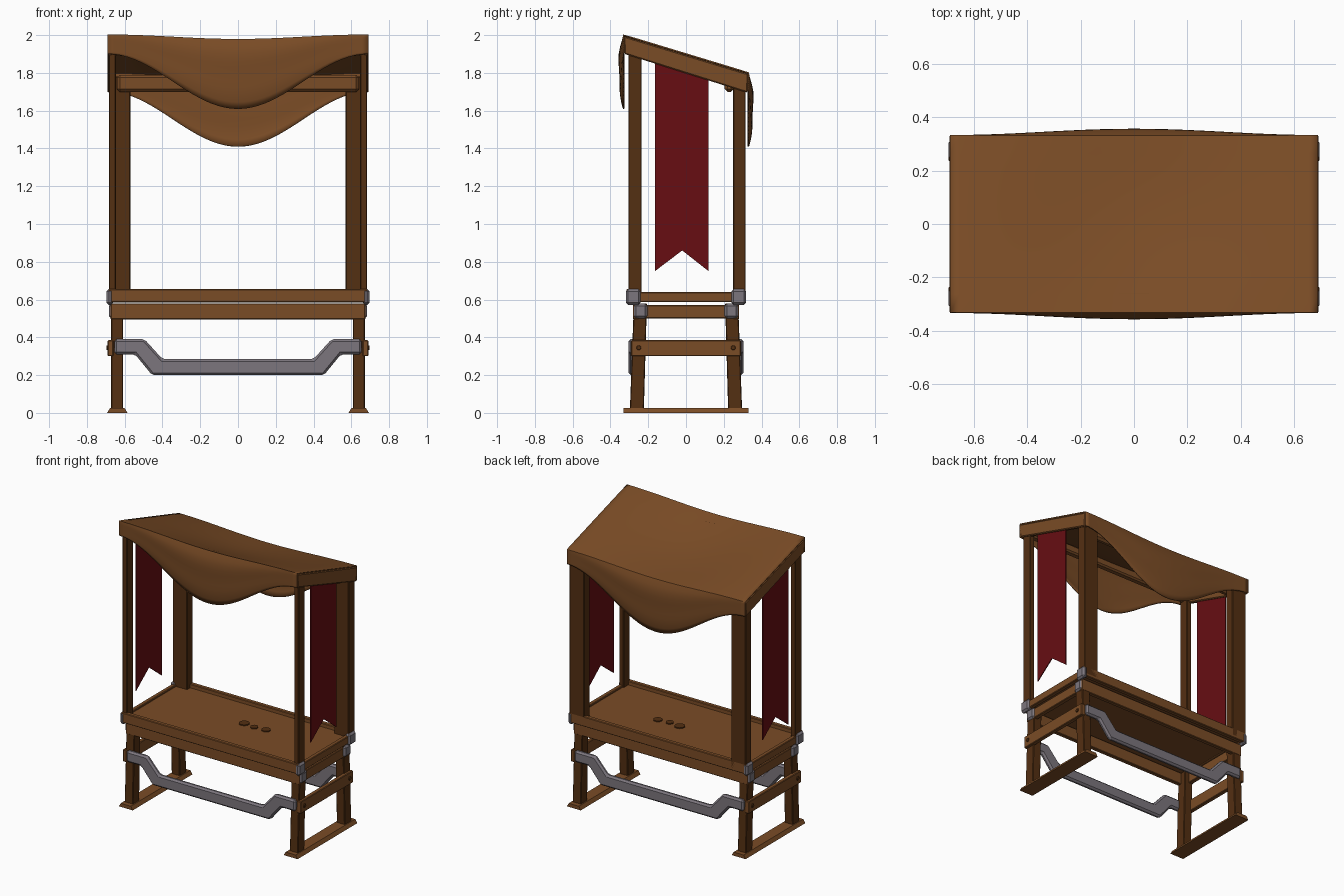
import bpy, bmesh, math

if "Cube" in bpy.data.objects:
    bpy.data.objects.remove(bpy.data.objects["Cube"])

def mat(name, rgb):
    m = bpy.data.materials.new(name)
    m.diffuse_color = (*rgb, 1)
    m.use_nodes = True
    m.node_tree.nodes["Principled BSDF"].inputs["Base Color"].default_value = m.diffuse_color
    return m

BROWN = mat("mid brown", (0.195, 0.072, 0.019))
DARK = mat("dark brown", (0.088, 0.029, 0.006))
GREY = mat("iron grey", (0.20, 0.18, 0.205))
RED = mat("banner red", (0.135, 0.004, 0.006))

def finish(name, bm, m, bevel=0.0):
    bmesh.ops.recalc_face_normals(bm, faces=bm.faces)
    me = bpy.data.meshes.new(name)
    bm.to_mesh(me)
    bm.free()
    me.materials.append(m)
    ob = bpy.data.objects.new(name, me)
    bpy.context.collection.objects.link(ob)
    if bevel:
        b = ob.modifiers.new("bevel", 'BEVEL')
        b.width = bevel
        b.segments = 1
    return ob

def prism(name, pts, axis, a, b, m, bevel=0.004):
    """Extrude a 2D profile along x (profile y,z) or y (profile x,z)."""
    bm = bmesh.new()
    put = (lambda p, t: (t, p[0], p[1])) if axis == 'x' else (lambda p, t: (p[0], t, p[1]))
    lo = [bm.verts.new(put(p, a)) for p in pts]
    hi = [bm.verts.new(put(p, b)) for p in pts]
    bm.faces.new(lo)
    bm.faces.new(hi[::-1])
    n = len(pts)
    for i in range(n):
        bm.faces.new((lo[i], lo[(i + 1) % n], hi[(i + 1) % n], hi[i]))
    return finish(name, bm, m, bevel)

def box(name, x, y, z, m, bevel=0.004):
    return prism(name, [(x[0], z[0]), (x[1], z[0]), (x[1], z[1]), (x[0], z[1])], 'y', y[0], y[1], m, bevel)

def span(s, a, b):
    return tuple(sorted((s * a, s * b)))

for sx, side in ((-1, "left"), (1, "right")):
    # foot board, stretcher and side rails
    prism(f"{side}_foot", [(sx * .585, 0), (sx * .693, 0), (sx * .678, .025), (sx * .60, .025)],
          'y', -.33, .33, BROWN, 0)
    box(f"{side}_stretcher", span(sx, .66, .69), (-.29, .29), (.30, .385), BROWN)
    box(f"{side}_apron", span(sx, .64, .672), (-.27, .27), (.50, .57), BROWN)
    box(f"{side}_tray_rim", span(sx, .655, .685), (-.30, .30), (.587, .64), BROWN)
    # sloped canopy edge
    prism(f"{side}_canopy_edge", [(-.33, 1.995), (.33, 1.795), (.325, 1.695), (-.325, 1.90)],
          'x', *span(sx, .665, .692), BROWN, 0.006)
    # swallow-tailed banner
    prism(f"{side}_banner", [(-.165, .75), (-.02, .86), (.12, .75), (.12, 1.80), (-.165, 1.89)],
          'x', *span(sx, .674, .680), RED, 0)
    # posts, slim at the front and wide at the back
    box(f"{side}_front_post", span(sx, .647, .683), (-.305, -.235), (.60, 1.94), DARK)
    box(f"{side}_back_post", span(sx, .57, .683), (.25, .316), (.60, 1.78), DARK)
    for sy, end in ((-1, "front"), (1, "back")):
        prism(f"{side}_{end}_leg", [(sy * .297, .02), (sy * .223, .02), (sy * .207, .58), (sy * .276, .58)],
              'x', *span(sx, .608, .672), DARK)
        # iron corner plates
        box(f"{side}_{end}_upper_bracket", span(sx, .66, .696), span(sy, .24, .318), (.572, .655), GREY, .012)
        box(f"{side}_{end}_lower_bracket", span(sx, .645, .684), span(sy, .205, .278), (.50, .578), GREY, .012)
        # stretcher bolts
        pts = [(sy * .25 + .014 * math.cos(i * math.pi / 4), .345 + .014 * math.sin(i * math.pi / 4)) for i in range(8)]
        prism(f"{side}_{end}_bolt", pts, 'x', *span(sx, .68, .697), DARK, .003)

for sy, end in ((-1, "front"), (1, "back")):
    # long table rails
    box(f"{end}_apron", (-.675, .675), span(sy, .25, .28), (.495, .58), BROWN)
    box(f"{end}_tray_rim", (-.685, .685), span(sy, .285, .316), (.585, .655), BROWN)
    # cranked iron brace
    half = [(.455, .20), (.545, .31), (.655, .31), (.655, .39), (.495, .39), (.40, .285)]
    pts = half + [(-x, z) for x, z in reversed(half)]
    prism(f"{end}_iron_brace", pts, 'y', *span(sy, .27, .305), GREY, .012)

# table deck and the small dark discs lying on it
box("table_deck", (-.67, .67), (-.295, .295), (.595, .628), BROWN)
for i, r in enumerate((.034, .026, .030)):
    bm = bmesh.new()
    bmesh.ops.create_cone(bm, cap_ends=True, segments=10, radius1=r, radius2=r, depth=.008)
    bmesh.ops.translate(bm, verts=bm.verts, vec=(.02 + .085 * i, .04 - .01 * (i == 1), .631))
    finish(f"table_disc_{i + 1}", bm, DARK)

# canopy cross beams
box("back_canopy_beam", (-.64, .64), (.205, .252), (1.70, 1.79), BROWN, .014)
box("front_canopy_beam", (-.66, .66), (-.30, -.25), (1.89, 1.95), BROWN, .01)

# cloth canopy: front swag, sagging top and back swag in one sheet
def cloth(x, k):
    mid = (1 + math.cos(math.pi * x / .69)) / 2
    edge = lambda sy: 1.9 - sy * .1 - .024 * mid
    if 0 <= k <= 1:
        y = -.33 + .66 * k
        return y, 1.9 - .2 * (k - .5) - mid * (.024 + .03 * math.sin(math.pi * k))
    sy, t = (-1, -k) if k < 0 else (1, k - 1)
    low = 1.8 - sy * .1 - .29 * mid
    top = edge(sy)
    y = .33 + mid * (.024 * math.sin(math.pi * t ** .8) + .004 * math.sin(3 * math.pi * t))
    return sy * y, top + (low - top) * t

NX = 40
ks = [-1 + i / 10 for i in range(31)]
bm = bmesh.new()
rows = []
for k in ks:
    row = []
    for i in range(NX + 1):
        x = -.69 + 1.38 * i / NX
        row.append(bm.verts.new((x, *cloth(x, k))))
    rows.append(row)
for r0, r1 in zip(rows, rows[1:]):
    for i in range(NX):
        bm.faces.new((r0[i], r0[i + 1], r1[i + 1], r1[i]))
canopy = finish("cloth_canopy", bm, BROWN)
sol = canopy.modifiers.new("thickness", 'SOLIDIFY')
sol.thickness = .008
sol.offset = 0
bpy.context.view_layer.objects.active = canopy
canopy.select_set(True)
bpy.ops.object.shade_smooth_by_angle(angle=math.radians(40))
